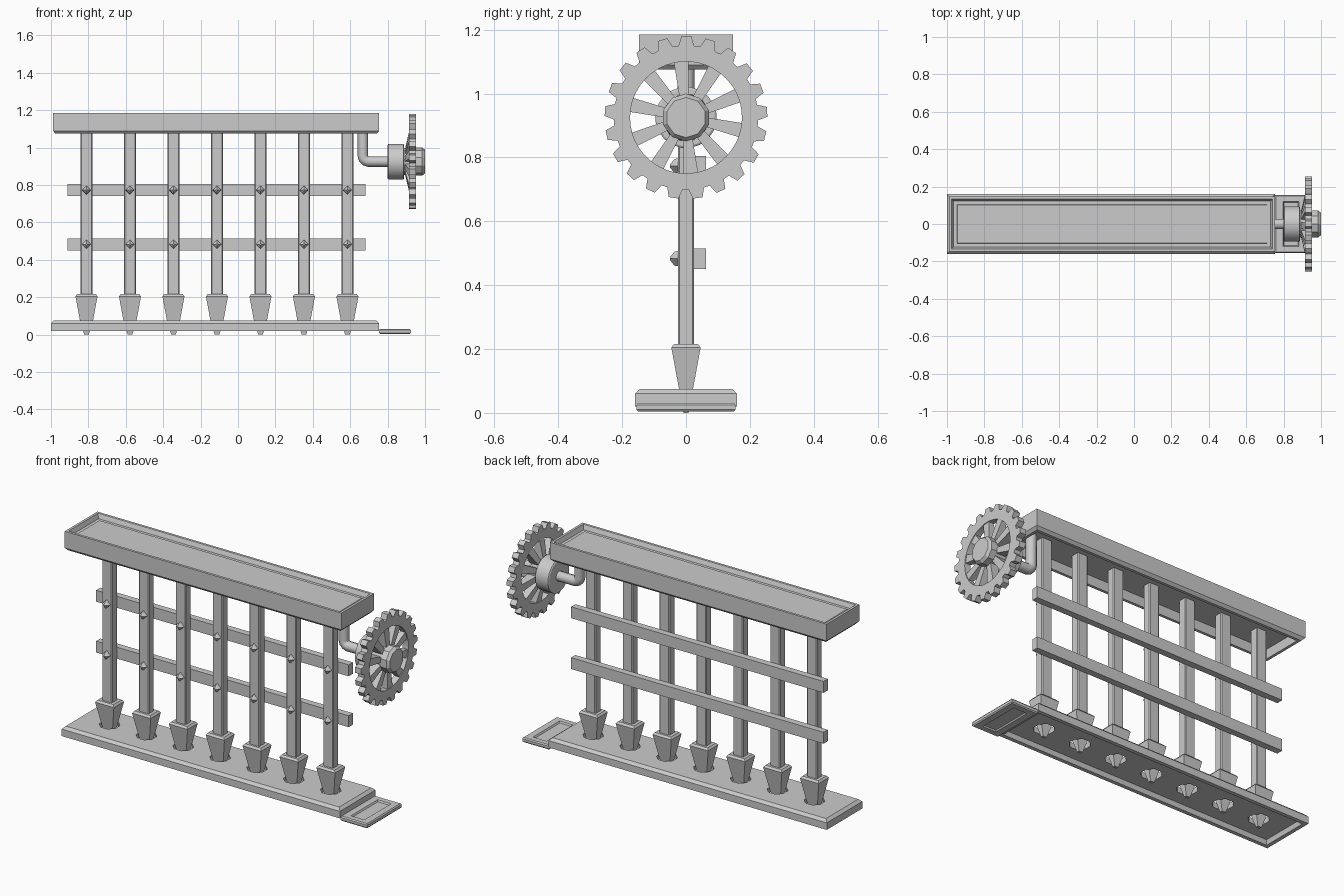
import bpy, bmesh
from math import pi, cos, sin, radians
from mathutils import Matrix, Vector

if "Cube" in bpy.data.objects:
    bpy.data.objects.remove(bpy.data.objects["Cube"])

BARS = [-0.81 + i * 0.2325 for i in range(7)]
AXLE_Z = 0.925


def finish(name, bm):
    bmesh.ops.recalc_face_normals(bm, faces=bm.faces)
    me = bpy.data.meshes.new(name)
    bm.to_mesh(me)
    bm.free()
    ob = bpy.data.objects.new(name, me)
    bpy.context.collection.objects.link(ob)
    return ob


def loft(bm, rings, cap=True):
    """Skin a stack of equal-length point loops."""
    loops = [[bm.verts.new(p) for p in r] for r in rings]
    n = len(loops[0])
    for a, b in zip(loops, loops[1:]):
        for i in range(n):
            j = (i + 1) % n
            bm.faces.new((a[i], a[j], b[j], b[i]))
    if cap:
        bm.faces.new(loops[0][::-1])
        bm.faces.new(loops[-1])
    else:
        for i in range(n):
            j = (i + 1) % n
            bm.faces.new((loops[-1][i], loops[-1][j], loops[0][j], loops[0][i]))


def rect(cx, hx, hy, z, cy=0):
    return [(cx - hx, cy - hy, z), (cx + hx, cy - hy, z),
            (cx + hx, cy + hy, z), (cx - hx, cy + hy, z)]


def slab(name, x0, x1, hy, profile):
    """Rectangular tray from (inset, z) steps, bottom recess to top."""
    bm = bmesh.new()
    loft(bm, [rect((x0 + x1) / 2, (x1 - x0) / 2 - i, hy - i, z) for i, z in profile])
    return finish(name, bm)


def circle(x, r, n):
    return [(x, r * cos(2 * pi * (i + .5) / n), AXLE_Z + r * sin(2 * pi * (i + .5) / n))
            for i in range(n)]


def turned(name, profile, n, smooth=False):
    """Lathed part along the axle from (x, radius) steps."""
    bm = bmesh.new()
    loft(bm, [circle(x, r, n) for x, r in profile])
    ob = finish(name, bm)
    if smooth:
        for p in ob.data.polygons:
            p.use_smooth = len(p.vertices) == 4 and abs(p.normal.x) < 0.5
    return ob


# Top beam: recessed above and below
slab("top_beam", -0.99, 0.755, 0.147,
     [(.035, 1.125), (.03, 1.075), (.014, 1.075), (0, 1.09), (0, 1.185),
      (.014, 1.185), (.024, 1.16), (.043, 1.16), (.045, 1.164)])

# Base with hollow underside and holes for the spikes
base = slab("base", -1.0, 0.755, 0.16,
            [(.03, .045), (.022, .02), (0, .02), (0, .06), (.015, .075)])
bm = bmesh.new()
for x in BARS:
    bmesh.ops.create_cone(bm, cap_ends=True, segments=8, radius1=.055, radius2=.055,
                          depth=.3, matrix=Matrix.Translation((x, 0, .05)) @ Matrix.Rotation(pi / 8, 4, 'Z'))
cutter = finish("hole_cutter", bm)
cutter.hide_render = True
cutter.hide_set(True)
mod = base.modifiers.new("holes", 'BOOLEAN')
mod.object = cutter
mod.solver = 'EXACT'

# End plate with a shallow slot on both faces
bm = bmesh.new()
slot = [(.0375, .115, .011), (.0425, .12, .004), (.08, .15, .004), (.085, .155, .01),
        (.085, .155, .024), (.08, .15, .031), (.0425, .12, .031), (.0375, .115, .022)]
loft(bm, [rect(.839, hx, hy, z) for hx, hy, z in slot])
finish("end_plate", bm)

# Upright bars, spike heads, rivets
bars, heads, rivets = bmesh.new(), bmesh.new(), bmesh.new()
for x in BARS:
    hx, hy, c = .032, .025, .005
    outline = [(-hx + c, -hy), (hx - c, -hy), (hx, -hy + c), (hx, hy - c),
               (hx - c, hy), (-hx + c, hy), (-hx, hy - c), (-hx, -hy + c)]
    loft(bars, [[(x + a, b, z) for a, b in outline] for z in (.2, 1.13)])
    loft(heads, [rect(x, a, b, z) for a, b, z in
                 ((.012, .008, .0), (.034, .021, .07), (.059, .046, .205), (.05, .037, .216))])
    for zc in (.483, .773):
        for r1, r2, y0, y1 in ((.024, .022, -.024, -.036), (.022, .005, -.036, -.05)):
            loft(rivets, [[(x + r * cos(k * pi / 2), y, zc + r * sin(k * pi / 2)) for k in range(4)]
                          for r, y in ((r1, y0), (r2, y1))])
finish("upright_bars", bars)
finish("spike_heads", heads)
finish("rivets", rivets)

# Cross rails behind the bars
bm = bmesh.new()
for z in (.45, .74):
    loft(bm, [rect(-.115, .796, .019, zz, .043) for zz in (z, z + .065)])
finish("cross_rails", bm)

# Bent pipe from beam to hub
cu = bpy.data.curves.new("drive_pipe", 'CURVE')
cu.dimensions = '3D'
cu.bevel_depth = .028
cu.bevel_resolution = 3
cu.use_fill_caps = True
path = [(.668, 1.13), (.668, .955)] + [
    (.698 - .03 * cos(t), .955 - .03 * sin(t)) for t in (pi / 6, pi / 3)] + [(.698, .925), (.82, .925)]
sp = cu.splines.new('POLY')
sp.points.add(len(path) - 1)
for p, (x, z) in zip(sp.points, path):
    p.co = (x, 0, z, 1)
bpy.context.collection.objects.link(bpy.data.objects.new("drive_pipe", cu))

# Hub, collar and end cap on the axle
turned("hub", [(.8, .09), (.804, .096), (.884, .096), (.888, .09)], 20, True)
turned("collar", [(.88, .075), (.96, .07)], 12)
turned("axle_cap", [(.94, .075), (.985, .075), (1.0, .063)], 10)

# Toothed rim
TEETH = 21
outer, inner = [], []
for t in range(TEETH):
    a0 = 2 * pi * t / TEETH + radians(4)
    for f, r in ((-.36, .226), (-.2, .255), (.2, .255), (.36, .226)):
        a = a0 + f * 2 * pi / TEETH
        outer.append((r * cos(a), AXLE_Z + r * sin(a)))
        inner.append((.175 * cos(a), AXLE_Z + .175 * sin(a)))
bm = bmesh.new()
loft(bm, [[(x, y, z) for y, z in ring] for x, ring in
          ((.915, inner), (.915, outer), (.953, outer), (.953, inner))], cap=False)
finish("gear_rim", bm)

# Ten tapered spokes
bm = bmesh.new()
for k in range(10):
    rot = Matrix.Translation((0, 0, AXLE_Z)) @ Matrix.Rotation(radians(23 + 36 * k), 4, 'X')
    rings = []
    for r, w, x0, x1 in ((.055, .014, .89, .95), (.182, .023, .92, .948)):
        rings.append([rot @ Vector(p) for p in ((x0, r, -w), (x1, r, -w), (x1, r, w), (x0, r, w))])
    loft(bm, rings)
finish("gear_spokes", bm)
